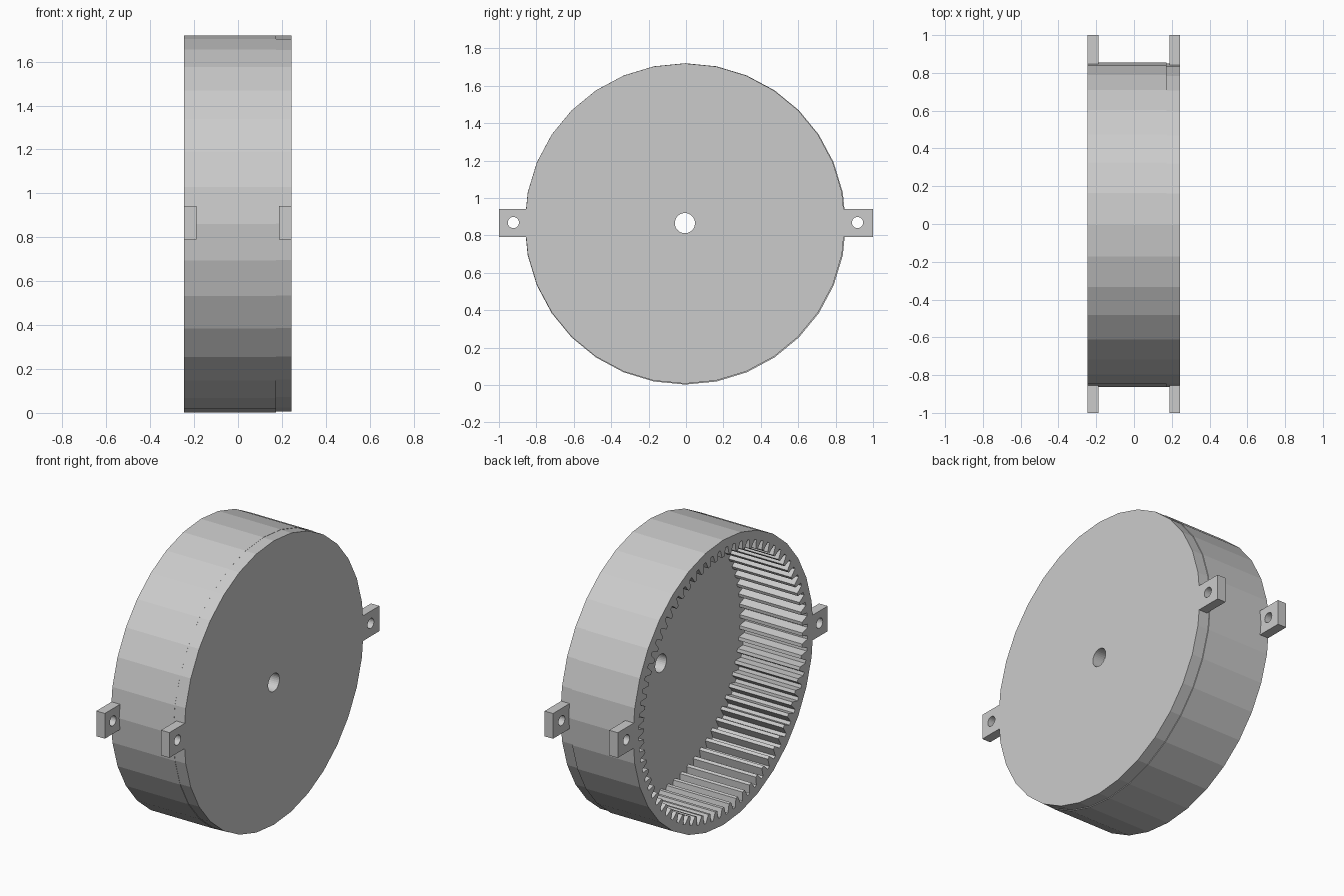
import bpy
import bmesh
import math
from mathutils import Vector

cube = bpy.data.objects.get("Cube")
if cube:
    bpy.data.objects.remove(cube, do_unlink=True)

# Single grey material
grey = bpy.data.materials.new("plain_grey")
grey.use_nodes = True
COLOUR = (0.6, 0.6, 0.6, 1.0)
grey.diffuse_color = COLOUR
grey.node_tree.nodes["Principled BSDF"].inputs["Base Color"].default_value = COLOUR

CENTRE_Y, CENTRE_Z = -0.004, 0.861
BACK, FLOOR, FACE = -0.245, 0.172, 0.243   # open rim, cavity floor, closed face
OUTER, ROOT, TIP = 0.859, 0.805, 0.755
TEETH = 72


def circle(y, z, radius, sides):
    """Loop of (y, z) points around a centre."""
    step = math.tau / sides
    return [(y + radius * math.cos(i * step), z + radius * math.sin(i * step))
            for i in range(sides)]


def tooth_loop():
    """Inward-pointing gear teeth as a loop of (y, z) points."""
    pitch = math.tau / TEETH
    corners = ((-0.36, ROOT), (-0.15, TIP), (0.15, TIP), (0.36, ROOT))
    return [(CENTRE_Y + r * math.cos((i + f) * pitch),
             CENTRE_Z + r * math.sin((i + f) * pitch))
            for i in range(TEETH) for f, r in corners]


def extrude_part(name, loops, x0, x1):
    """Fill an outline with its holes and extrude it along x."""
    bm = bmesh.new()
    edges = []
    for loop in loops:
        verts = [bm.verts.new((x0, y, z)) for y, z in loop]
        edges += [bm.edges.new((verts[i - 1], verts[i])) for i in range(len(verts))]
    bmesh.ops.triangle_fill(bm, edges=edges, use_beauty=True, normal=Vector((1, 0, 0)))
    result = bmesh.ops.extrude_face_region(bm, geom=bm.faces[:], use_keep_orig=True)
    moved = [v for v in result["geom"] if isinstance(v, bmesh.types.BMVert)]
    bmesh.ops.translate(bm, verts=moved, vec=(x1 - x0, 0, 0))
    bmesh.ops.recalc_face_normals(bm, faces=bm.faces[:])
    mesh = bpy.data.meshes.new(name)
    bm.to_mesh(mesh)
    bm.free()
    mesh.materials.append(grey)
    obj = bpy.data.objects.new(name, mesh)
    bpy.context.collection.objects.link(obj)
    return obj


# Toothed ring, open towards -x
extrude_part("ring_gear",
             [circle(CENTRE_Y, CENTRE_Z, OUTER, 32), tooth_loop()], BACK, FLOOR)

# Closing plate with the axle hole
plate_y, plate_z = CENTRE_Y - 0.002, CENTRE_Z + 0.002
extrude_part("end_plate",
             [circle(plate_y, plate_z, 0.856, 32),
              circle(plate_y, plate_z + 0.002, 0.054, 32)], FLOOR, FACE)

# Four mounting lugs with bolt holes
for side, s in (("front", -1), ("back", 1)):
    for end, x0, x1 in (("open", BACK, -0.188), ("closed", 0.187, FACE)):
        lug = [(s * 0.82, 0.79), (s, 0.79), (s, 0.942), (s * 0.82, 0.942)]
        hole = circle(s * 0.92 - 0.003, 0.868, 0.03, 24)
        extrude_part(f"{side}_{end}_lug", [lug, hole], x0, x1)
